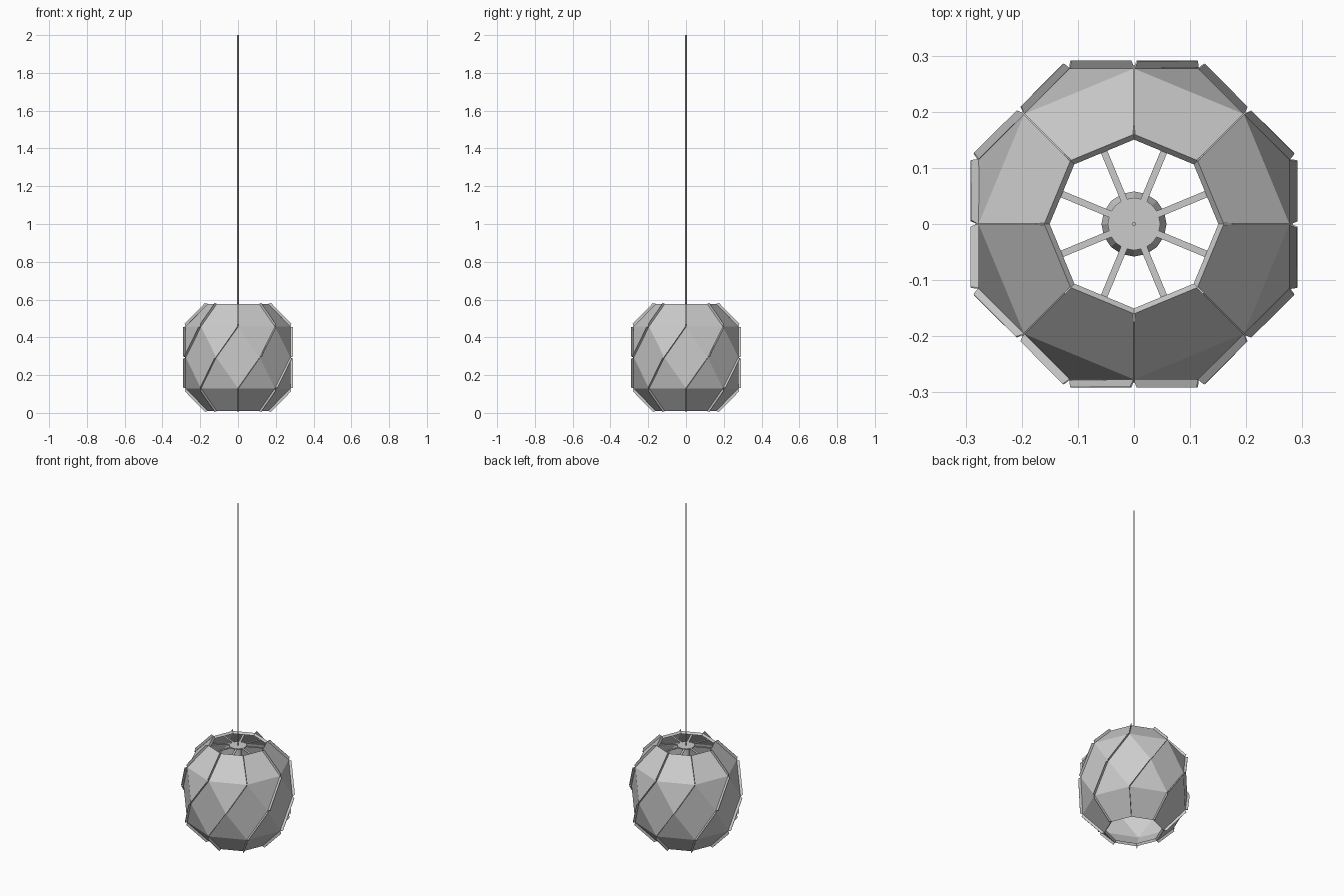
import bpy, bmesh
from math import cos, sin, pi
from mathutils import Vector

if "Cube" in bpy.data.objects:
    bpy.data.objects.remove(bpy.data.objects["Cube"])

STEP = pi / 4
# (radius, height, twist in steps) for the rings the folded strips follow
RINGS = [(0.160, 0.577, 0), (0.277, 0.457, 0), (0.300, 0.2935, -0.5),
         (0.277, 0.130, -1), (0.160, 0.010, -1)]


def polar(r, a, z):
    return Vector((r * cos(a), r * sin(a), z))


def ring_point(i, k):
    r, z, t = RINGS[i]
    return polar(r, (k + t) * STEP, z)


def make(name, verts, faces, thick=0, offset=-1):
    me = bpy.data.meshes.new(name)
    me.from_pydata([tuple(v) for v in verts], [], faces)
    bm = bmesh.new()
    bm.from_mesh(me)
    bmesh.ops.remove_doubles(bm, verts=bm.verts, dist=1e-5)
    bmesh.ops.recalc_face_normals(bm, faces=bm.faces)
    bm.to_mesh(me)
    bm.free()
    ob = bpy.data.objects.new(name, me)
    bpy.context.collection.objects.link(ob)
    if thick:
        m = ob.modifiers.new("thickness", 'SOLIDIFY')
        m.thickness, m.offset = thick, offset
    return ob


# Faceted shade: eight folded strips twisting downwards, rims folded inwards
verts, faces = [], []


def add(*pts):
    n = len(verts)
    verts.extend(pts)
    faces.append(list(range(n, n + len(pts))))


for k in range(8):
    p = [(ring_point(i, k), ring_point(i, k + 1)) for i in range(5)]
    add(p[0][0], p[0][1], p[1][1], p[1][0])
    for i in (1, 2):
        add(p[i][0], p[i][1], p[i + 1][1])
        add(p[i][0], p[i + 1][1], p[i + 1][0])
    add(p[3][0], p[3][1], p[4][1], p[4][0])
    for i, dz in ((0, -0.012), (4, 0.012)):
        rim = [Vector((v.x * 0.94, v.y * 0.94, v.z + dz)) for v in p[i]]
        add(p[i][0], p[i][1], rim[1], rim[0])
make("shade_panels", verts, faces, 0.001)

# Raised seam tabs standing outwards along every strip edge
verts, faces = [], []
centre = Vector((0, 0, 0.2935))
for k in range(8):
    for i in range(4):
        a, b = ring_point(i, k), ring_point(i + 1, k)
        d = (b - a).normalized()
        out = (a + b) / 2 - centre
        if i in (1, 2):
            out.z = 0
        out = (out - d * out.dot(d)).normalized() * 0.014
        add(a, b, b + out - d * 0.007, a + out + d * 0.007)
make("seam_tabs", verts, faces, 0.003, 0)

# Flat spokes joining the hub to the top rim
verts, faces = [], []
for k in range(8):
    a = (k + 0.5) * STEP
    side = Vector((-sin(a), cos(a), 0)) * 0.006
    i, o = polar(0.035, a, 0.565), polar(0.144, a, 0.565)
    add(i - side, o - side, o + side, i + side)
make("spokes", verts, faces, 0.003)


def lathe(name, profile, n):
    pts = [polar(r, 2 * pi * j / n, z) for r, z in profile for j in range(n)]
    fs = [[i * n + j, i * n + (j + 1) % n, (i + 1) * n + (j + 1) % n, (i + 1) * n + j]
          for i in range(len(profile) - 1) for j in range(n)]
    fs += [list(range(n)), list(range((len(profile) - 1) * n, len(profile) * n))]
    return make(name, pts, fs)


# Hub disc, bulb with socket, and cord
lathe("hub", [(0.047, 0.560), (0.047, 0.566)], 16)
lathe("bulb", [(0.022, 0.560), (0.022, 0.500), (0.045, 0.465), (0.058, 0.430),
               (0.058, 0.410), (0.042, 0.375), (0.015, 0.360)], 16)
lathe("cord", [(0.004, 0.560), (0.004, 2.0)], 8)
